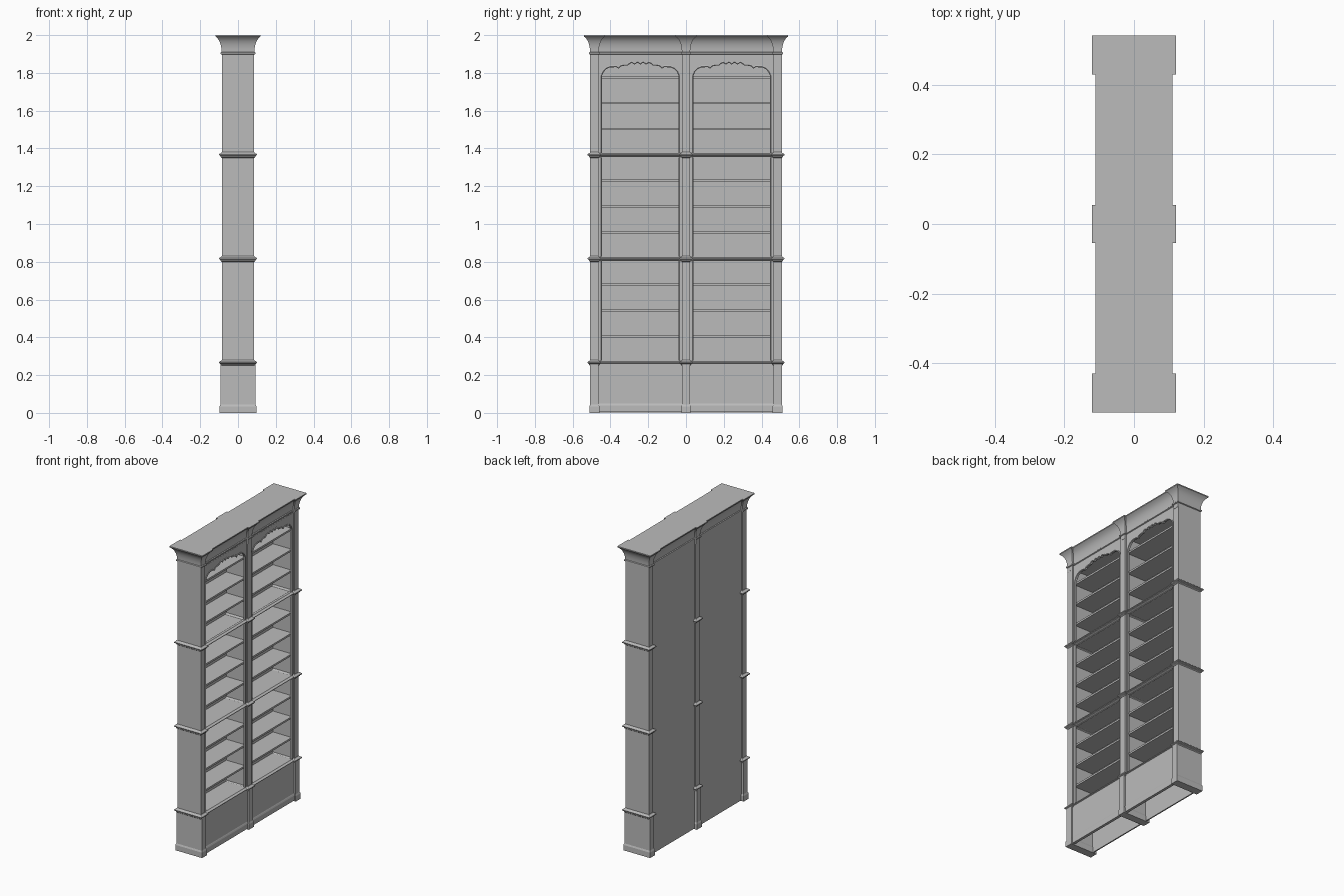
import bpy, bmesh

if "Cube" in bpy.data.objects:
    bpy.data.objects.remove(bpy.data.objects["Cube"], do_unlink=True)

grey = bpy.data.materials.new("grey_paint")
grey.use_nodes = True
tone = (0.5, 0.5, 0.5, 1)
grey.diffuse_color = tone
grey.node_tree.nodes["Principled BSDF"].inputs["Base Color"].default_value = tone


def finish(name, bm):
    bmesh.ops.recalc_face_normals(bm, faces=bm.faces)
    mesh = bpy.data.meshes.new(name)
    bm.to_mesh(mesh)
    bm.free()
    mesh.materials.append(grey)
    obj = bpy.data.objects.new(name, mesh)
    bpy.context.collection.objects.link(obj)
    return obj


def smooth(obj):
    bpy.ops.object.select_all(action='DESELECT')
    obj.select_set(True)
    bpy.context.view_layer.objects.active = obj
    bpy.ops.object.shade_smooth_by_angle()


def loft(name, x0, x1, y0, y1, profile):
    """Rectangular rings stacked along (outset, height) pairs, capped."""
    bm = bmesh.new()
    rings = []
    for d, z in profile:
        corners = ((x0 - d, y0 - d), (x1 + d, y0 - d), (x1 + d, y1 + d), (x0 - d, y1 + d))
        rings.append([bm.verts.new((x, y, z)) for x, y in corners])
    for a, b in zip(rings, rings[1:]):
        for i in range(4):
            j = (i + 1) % 4
            bm.faces.new((a[i], a[j], b[j], b[i]))
    bm.faces.new(rings[0])
    bm.faces.new(rings[-1])
    return finish(name, bm)


def box(name, x0, x1, y0, y1, z0, z1):
    return loft(name, x0, x1, y0, y1, [(0, z0), (0, z1)])


def slab(name, outline, x0, x1):
    """Extrude a (y, z) outline along x."""
    bm = bmesh.new()
    face = bm.faces.new([bm.verts.new((x0, y, z)) for y, z in outline])
    out = bmesh.ops.extrude_face_region(bm, geom=[face])["geom"]
    verts = [v for v in out if isinstance(v, bmesh.types.BMVert)]
    bmesh.ops.translate(bm, verts=verts, vec=(x1 - x0, 0, 0))
    return finish(name, bm)


def bead(name, path, x, radius):
    """Round moulding along a (y, z) path."""
    curve = bpy.data.curves.new(name, 'CURVE')
    curve.dimensions = '3D'
    curve.bevel_depth = radius
    curve.bevel_resolution = 1
    curve.use_fill_caps = True
    spline = curve.splines.new('POLY')
    spline.points.add(len(path) - 1)
    for p, (y, z) in zip(spline.points, path):
        p.co = (x, y, z, 1)
    curve.materials.append(grey)
    obj = bpy.data.objects.new(name, curve)
    bpy.context.collection.objects.link(obj)
    bpy.ops.object.select_all(action='DESELECT')
    obj.select_set(True)
    bpy.context.view_layer.objects.active = obj
    bpy.ops.object.convert(target='MESH')
    smooth(bpy.context.object)


TIERS = (0.265, 0.815, 1.365)
BAND = [(0, -.015), (.006, -.010), (.006, -.006), (.013, -.002),
        (.014, .004), (.010, .008), (.004, .010), (0, .015)]
CORNICE = [(0, 1.87), (0, 1.897), (.006, 1.9), (.006, 1.908), (.001, 1.911), (.002, 1.93),
           (.006, 1.95), (.012, 1.967), (.02, 1.98), (.03, 1.99), (.034, 1.993), (.034, 2)]

# Pilasters: two ends and the divider, each with plinth, bands and cornice block
for side, y0, y1 in (("right", -.507, -.463), ("middle", -.021, .021), ("left", .463, .507)):
    box(side + "_pilaster", -.085, .085, y0, y1, .26, 1.88)
    box(side + "_pedestal", -.093, .093, y0, y1, 0, .265)
    loft(side + "_plinth", -.093, .093, y0, y1,
         [(.004, 0), (.004, .035), (.001, .043), (0, .045)])
    for i, z in enumerate(TIERS):
        loft(f"{side}_band_{i}", -.086, .086, y0, y1, [(d, z + h) for d, h in BAND])
    smooth(loft(side + "_cornice_block", -.086, .086, y0, y1, CORNICE))

# Continuous cornice between the blocks
smooth(loft("cornice", -.076, .076, -.48, .48, CORNICE))

# Half of the scalloped arch, from the centre outwards
HALF = [(0, 1.848), (.009, 1.856), (.018, 1.858), (.03, 1.848), (.045, 1.857), (.056, 1.853),
        (.068, 1.843), (.088, 1.842), (.105, 1.838), (.115, 1.826), (.125, 1.834),
        (.16, 1.834), (.182, 1.824), (.198, 1.807), (.207, 1.785)]

for side, s in (("right", -1), ("left", 1)):
    c = .242 * s
    y0, y1 = c - .222, c + .222
    arch = [(c - d, z) for d, z in reversed(HALF)] + [(c + d, z) for d, z in HALF[1:]]

    # Back panel and shelves
    box(side + "_back_panel", -.078, -.07, y0, y1, .003, 1.9)
    for i in range(12):
        z = .268 + i * .1372
        box(f"{side}_shelf_{i}", -.07, .066, y0, y1, z - .006, z + .006)

    # Face frame with arched head
    top = arch[0][1]
    slab(side + "_arch_panel", [(y0, top)] + arch + [(y1, top), (y1, 1.89), (y0, 1.89)],
         .064, .077)
    for end, a, b in (("near", y0, c - .207), ("far", c + .207, y1)):
        box(f"{side}_{end}_stile", .064, .077, a, b, .26, top)
    foot = TIERS[2] + .012
    bead(side + "_arch_bead", [(c - .207, foot)] + arch + [(c + .207, foot)], .077, .005)
    for i, z in enumerate(TIERS[:2]):
        for e in (-1, 1):
            y = c + e * .207
            bead(f"{side}_stile_bead_{i}", [(y, z + .012), (y, z + .538)], .077, .004)

    # Rails running across the front at each tier
    for i, z in enumerate(TIERS):
        loft(f"{side}_rail_{i}", .06, .076, y0, y1, [(d, z + h * .7) for d, h in BAND])

    # Base front with skirting, hollow beneath
    box(side + "_base_front", .07, .083, y0, y1, .006, .26)
    loft(side + "_skirting", .075, .083, y0, y1,
         [(.005, .006), (.005, .038), (.002, .046), (0, .05)])
